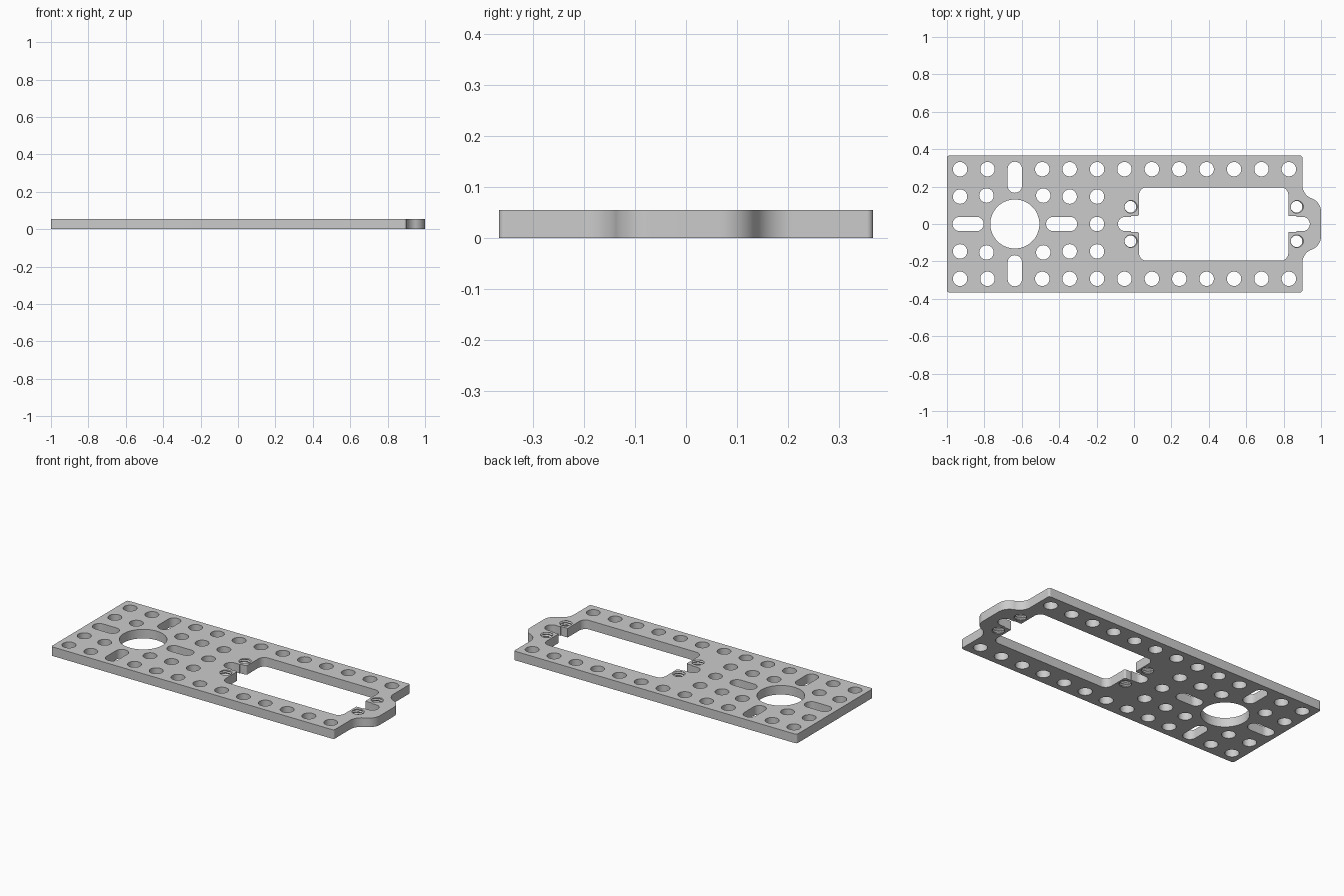
import bpy, bmesh
from math import pi, tau, cos, sin, tan
from mathutils import Vector

cube = bpy.data.objects.get("Cube")
if cube:
    bpy.data.objects.remove(cube)

THICK = 0.055
HOLE_R = 0.0385
PITCH = 0.1465
HUB_X = -0.637
THREAD_R = 0.038


def fillet(corners, steps=14):
    """Closed loop from (x, y, radius) corners, each rounded by an arc."""
    loop = []
    for i, (x, y, r) in enumerate(corners):
        p = Vector((x, y))
        if r == 0:
            loop.append(p)
            continue
        a = (Vector(corners[i - 1][:2]) - p).normalized()
        b = (Vector(corners[(i + 1) % len(corners)][:2]) - p).normalized()
        half = a.angle(b) / 2
        centre = p + (a + b).normalized() * (r / sin(half))
        start = p + a * (r / tan(half)) - centre
        end = p + b * (r / tan(half)) - centre
        sweep = start.angle_signed(end)
        for k in range(steps + 1):
            t = -sweep * k / steps
            loop.append(centre + Vector((start.x * cos(t) - start.y * sin(t),
                                         start.x * sin(t) + start.y * cos(t))))
    return [p for i, p in enumerate(loop) if (p - loop[i - 1]).length > 1e-5]


def mirrored(half):
    """Close a half outline by mirroring it across the x axis."""
    return half + [(x, -y, r) for x, y, r in reversed(half)]


def circle(x, y, r, n=40):
    return [Vector((x + r * cos(tau * k / n), y + r * sin(tau * k / n)))
            for k in range(n)]


def slot(x, y, hx, hy):
    r = min(hx, hy)
    return fillet([(x - hx, y - hy, r), (x + hx, y - hy, r),
                   (x + hx, y + hy, r), (x - hx, y + hy, r)])


# Outer edge with the curved nose on the right
loops = [fillet(mirrored([(-1, 0.366, 0.012), (0.9, 0.366, 0.012),
                          (0.9, 0.155, 0.0755), (1, 0.119, 0.0755)]))]

# Servo window with a relief slot at each end
loops.append(fillet(mirrored([
    (-0.086, 0.038, 0.038), (-0.015, 0.038, 0), (-0.015, 0.043, 0),
    (0.027, 0.043, 0.01), (0.027, 0.196, 0.04), (0.825, 0.196, 0.04),
    (0.825, 0.043, 0), (0.87, 0.043, 0), (0.87, 0.038, 0),
    (0.94, 0.038, 0.038)])))

# Hub opening with four slots and four holes around it
loops.append(circle(HUB_X, 0, 0.131, 72))
for s in (-1, 1):
    loops.append(slot(HUB_X + s * 0.25, 0, 0.083, HOLE_R))
    loops.append(slot(HUB_X, s * 0.25, HOLE_R, 0.083))
    for t in (-1, 1):
        loops.append(circle(HUB_X + s * 0.152, t * 0.152, HOLE_R))

# Regular hole grid
columns = [HUB_X + PITCH * i for i in range(-2, 11)]
for s in (-1, 1):
    loops += [circle(x, s * 2 * PITCH, HOLE_R)
              for i, x in enumerate(columns) if i != 2]
    loops += [circle(columns[i], s * PITCH, HOLE_R) for i in (0, 4, 5)]
loops.append(circle(columns[5], 0, HOLE_R))

# Bores for the threaded holes
bores = [(x, y) for x in (-0.019, 0.869) for y in (-0.092, 0.092)]
loops += [circle(x, y, THREAD_R, 48) for x, y in bores]

# Plate: filled flat curve given thickness, then turned into a mesh
curve = bpy.data.curves.new("plate", "CURVE")
curve.dimensions = "2D"
curve.fill_mode = "BOTH"
curve.extrude = THICK / 2
for loop in loops:
    spline = curve.splines.new("POLY")
    spline.points.add(len(loop) - 1)
    for point, p in zip(spline.points, loop):
        point.co = (p.x, p.y, 0, 1)
    spline.use_cyclic_u = True
plate = bpy.data.objects.new("mounting_plate", curve)
plate.location.z = THICK / 2
bpy.context.collection.objects.link(plate)


def select(obj):
    bpy.ops.object.select_all(action="DESELECT")
    obj.select_set(True)
    bpy.context.view_layer.objects.active = obj


select(plate)
bpy.ops.object.convert(target="MESH")
plate = bpy.context.object
bm = bmesh.new()
bm.from_mesh(plate.data)
bmesh.ops.remove_doubles(bm, verts=bm.verts, dist=1e-5)
bmesh.ops.recalc_face_normals(bm, faces=bm.faces)
bm.to_mesh(plate.data)
bm.free()
select(plate)
bpy.ops.object.shade_smooth_by_angle(angle=pi / 6)


def thread_mesh(n=48, levels=32, lead=THICK / 4, depth=0.007):
    """Helical inner surface closed to the bore at both ends."""
    bm = bmesh.new()
    heights = [0] + [THICK * k / levels for k in range(levels + 1)] + [THICK]
    rings = []
    for k, z in enumerate(heights):
        ring = []
        for i in range(n):
            phase = (z / lead - i / n) % 1
            ridge = 1 - abs(2 * phase - 1)
            end = k in (0, len(heights) - 1)
            r = THREAD_R - (0 if end else 0.0005 + depth * ridge)
            a = tau * i / n
            ring.append(bm.verts.new((r * cos(a), r * sin(a), z)))
        rings.append(ring)
    for low, high in zip(rings, rings[1:]):
        for i in range(n):
            j = (i + 1) % n
            bm.faces.new((low[j], low[i], high[i], high[j]))
    mesh = bpy.data.meshes.new("screw_thread")
    bm.to_mesh(mesh)
    bm.free()
    return mesh


# Screw threads lining the four bores
thread = thread_mesh()
for x, y in bores:
    obj = bpy.data.objects.new("screw_thread", thread)
    obj.location = (x, y, 0)
    bpy.context.collection.objects.link(obj)
select(obj)
bpy.ops.object.shade_smooth_by_angle(angle=pi / 6)
